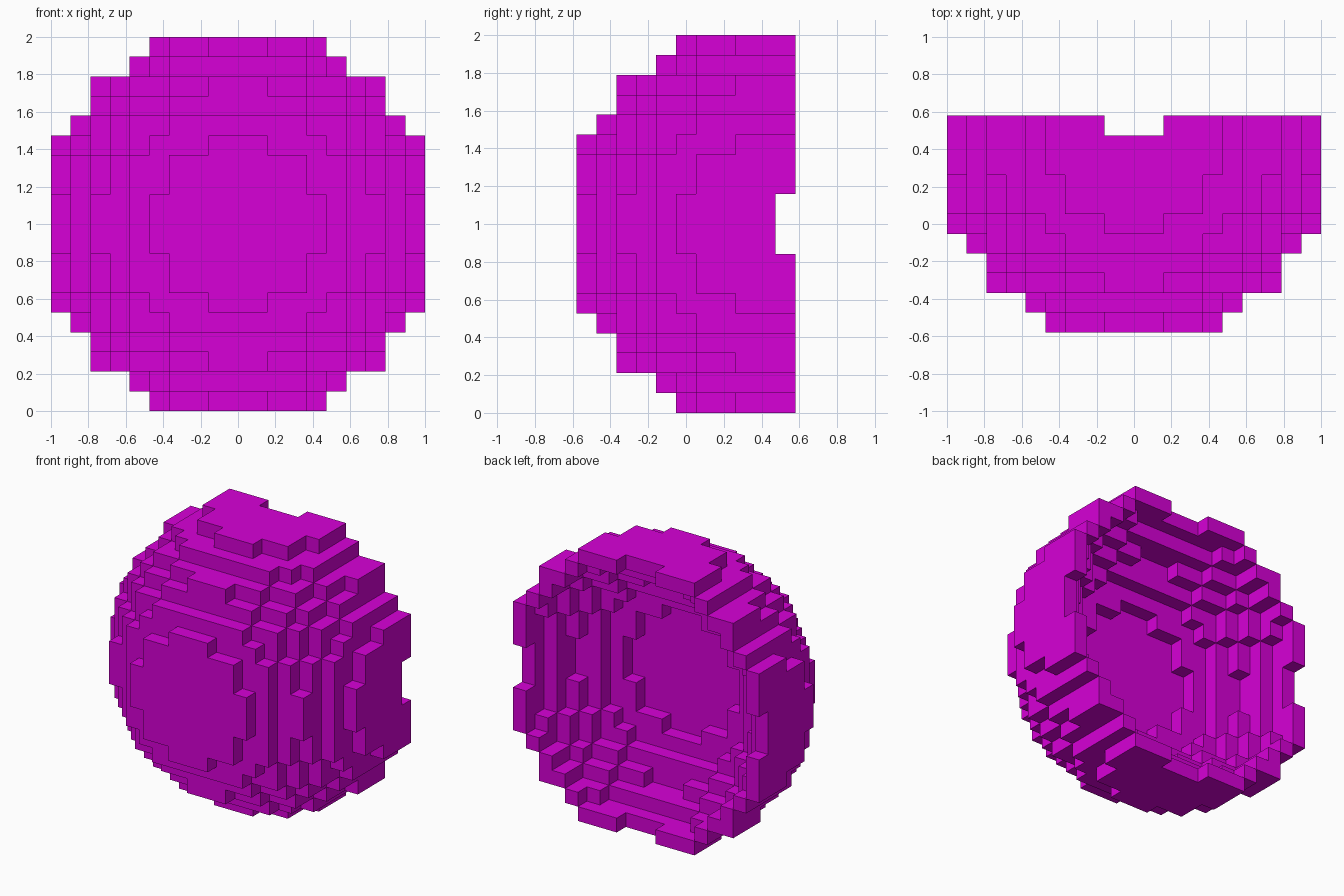
import bpy, bmesh
from mathutils import Vector

if "Cube" in bpy.data.objects:
    bpy.data.objects.remove(bpy.data.objects["Cube"])

N = 19                    # blocks across the full width
S = 2 / N                 # block size
LIMIT = 99                # squared radius of the ball, in blocks
HOLLOW = 5                # how far back the hollowing ball is centred
AXES = [Vector(a) for a in ((1, 0, 0), (-1, 0, 0), (0, 1, 0), (0, -1, 0), (0, 0, 1), (0, 0, -1))]


def in_ball(i, j, k):
    return i * i + j * j + k * k <= LIMIT


# Half block ball, hollowed from the back by the same ball moved backwards,
# which also cuts the four notches in the rim
cells = {(i, j, k)
         for i in range(-9, 10) for j in range(-9, 2) for k in range(-9, 10)
         if in_ball(i, j, k) and not in_ball(i, j - HOLLOW, k)}

# Skin only the exposed sides of the blocks
bm = bmesh.new()
corners = {}


def corner(p):
    key = tuple(round(v * 2) for v in p)
    if key not in corners:
        corners[key] = bm.verts.new((p.x * S, (p.y + 4) * S, (p.z + N / 2) * S))
    return corners[key]


for c in sorted(cells):
    centre = Vector(c)
    for a in AXES:
        if tuple(int(v) for v in centre + a) in cells:
            continue
        u = Vector((a.y, a.z, a.x))
        w = a.cross(u)
        bm.faces.new([corner(centre + (a + u * p + w * q) / 2)
                      for p, q in ((-1, -1), (1, -1), (1, 1), (-1, 1))])

mesh = bpy.data.meshes.new("half_ball_bowl")
bm.to_mesh(mesh)
bm.free()
bowl = bpy.data.objects.new("half_ball_bowl", mesh)
bpy.context.collection.objects.link(bowl)

# Single magenta colour
magenta = bpy.data.materials.new("magenta")
magenta.diffuse_color = (0.68, 0.0, 0.68, 1)
magenta.use_nodes = True
magenta.node_tree.nodes["Principled BSDF"].inputs["Base Color"].default_value = magenta.diffuse_color
mesh.materials.append(magenta)
